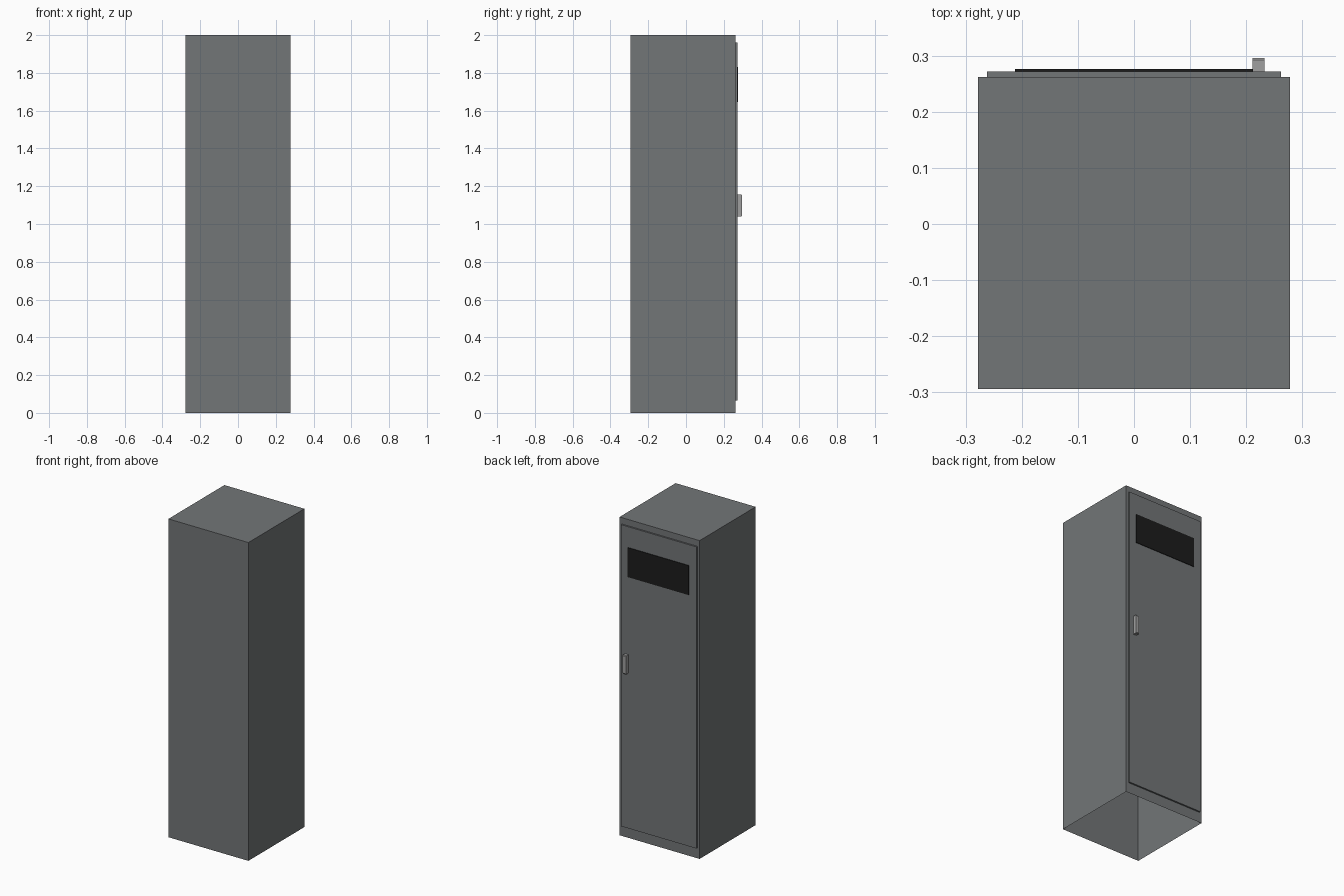
import bpy, bmesh

if "Cube" in bpy.data.objects:
    bpy.data.objects.remove(bpy.data.objects["Cube"])


def material(name, rgb):
    m = bpy.data.materials.new(name)
    m.diffuse_color = (*rgb, 1)
    m.use_nodes = True
    m.node_tree.nodes["Principled BSDF"].inputs["Base Color"].default_value = m.diffuse_color
    return m


def box(name, xs, ys, zs, mat, open_bottom=False, chamfer=0):
    lo, hi = zip(xs, ys, zs)
    bm = bmesh.new()
    bmesh.ops.create_cube(bm, size=1)
    for v in bm.verts:
        v.co = [(a + b) / 2 + c * (b - a) for a, b, c in zip(lo, hi, v.co)]
    if open_bottom:
        bottom = [f for f in bm.faces if f.normal.z < -0.9]
        bmesh.ops.delete(bm, geom=bottom, context='FACES')
    if chamfer:
        # outer top and bottom edges only
        edges = [e for e in bm.edges
                 if all(abs(v.co.y - ys[1]) < 1e-5 for v in e.verts)
                 and abs(e.verts[0].co.z - e.verts[1].co.z) < 1e-5]
        bmesh.ops.bevel(bm, geom=edges, offset=chamfer, segments=1,
                        profile=0.5, affect='EDGES')
    me = bpy.data.meshes.new(name)
    bm.to_mesh(me)
    bm.free()
    me.materials.append(mat)
    ob = bpy.data.objects.new(name, me)
    bpy.context.collection.objects.link(ob)
    return ob


steel = material("grey_steel", (0.17, 0.18, 0.185))
black = material("vent_black", (0.012, 0.012, 0.012))
metal = material("handle_metal", (0.35, 0.35, 0.35))

# Sheet-metal cabinet shell, open underneath
box("cabinet_body", (-0.278, 0.278), (-0.294, 0.262), (0, 2), steel,
    open_bottom=True)
# Raised door panel on the +y side
box("door", (-0.262, 0.262), (0.262, 0.272), (0.065, 1.96), steel)
# Dark vent panel
box("vent", (-0.212, 0.212), (0.272, 0.276), (1.645, 1.83), black)
# Upright handle
box("handle", (0.211, 0.233), (0.272, 0.296), (1.04, 1.157), metal,
    chamfer=0.004)
